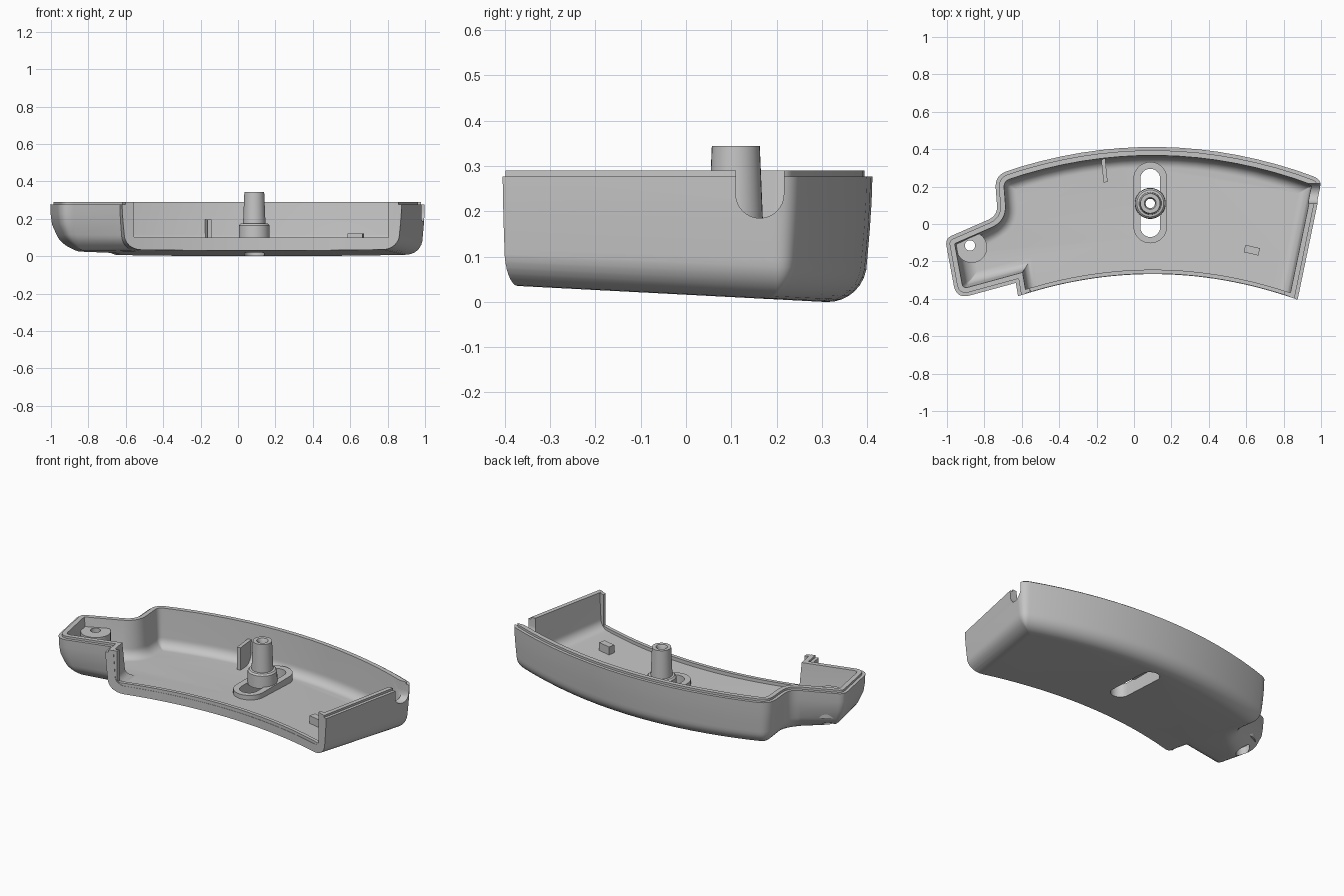
import bpy, bmesh, math
from mathutils import Vector, Matrix

cube = bpy.data.objects.get("Cube")
if cube:
    bpy.data.objects.remove(cube)

grey = bpy.data.materials.new("plain_grey")
grey.use_nodes = True
grey.diffuse_color = (0.56, 0.56, 0.56, 1)
grey.node_tree.nodes["Principled BSDF"].inputs["Base Color"].default_value = grey.diffuse_color


def loft(name, rings, closed=False):
    """Skin equal rings of points; cap the ends, or join last to first."""
    bm = bmesh.new()
    vs = [[bm.verts.new(p) for p in r] for r in rings]
    n = len(vs[0])
    pairs = list(zip(vs, vs[1:])) + ([(vs[-1], vs[0])] if closed else [])
    for a, b in pairs:
        for i in range(n):
            j = (i + 1) % n
            bm.faces.new((a[i], a[j], b[j], b[i]))
    if not closed:
        bm.faces.new(vs[0])
        bm.faces.new(vs[-1])
    bmesh.ops.recalc_face_normals(bm, faces=bm.faces)
    me = bpy.data.meshes.new(name)
    bm.to_mesh(me)
    bm.free()
    me.materials.append(grey)
    ob = bpy.data.objects.new(name, me)
    bpy.context.collection.objects.link(ob)
    return ob


def prism(name, outline, z0, z1):
    return loft(name, [[(x, y, z) for x, y in outline] for z in (z0, z1)])


def stadium(x, y0, y1, r, n=16):
    """Rounded slot outline running along y (a circle when y0 == y1)."""
    pts = []
    for start, y in ((0, y1), (math.pi, y0)):
        for i in range(n + 1 if y0 != y1 else n):
            a = start + math.pi * i / n
            pts.append((x + r * math.cos(a), y + r * math.sin(a)))
    return pts


def cut(ob, cutters):
    bpy.context.view_layer.objects.active = ob
    for c in cutters:
        m = ob.modifiers.new("cut", 'BOOLEAN')
        m.operation, m.solver, m.object = 'DIFFERENCE', 'EXACT', c
        bpy.ops.object.modifier_apply(modifier=m.name)


# Plan outline: x, y, corner radius (front side is trimmed later)
back_arc = [(x, 0.412 - 0.212 * (x - 0.1) ** 2, 0)
            for x in (0.87 - 1.47 * i / 14 for i in range(15))]
plan = ([(-0.58, -0.62, 0), (0.83, -0.62, 0), (1.008, 0.237, 0.06)] + back_arc +
        [(-0.745, 0.261, 0.09), (-0.728, 0.045, 0.08), (-1.01, -0.078, 0.05),
         (-0.95, -0.402, 0.07), (-0.632, -0.315, 0)])


def plan_ring(d):
    """Plan outline moved inward by d, with rounded corners."""
    n = len(plan)
    pts = [Vector(p[:2]) for p in plan]
    moved, turn = [], []
    for i in range(n):
        e1 = (pts[i] - pts[i - 1]).normalized()
        e2 = (pts[(i + 1) % n] - pts[i]).normalized()
        n1, n2 = Vector((-e1.y, e1.x)), Vector((-e2.y, e2.x))
        moved.append(pts[i] + d * (n1 + n2) / (1 + n1.dot(n2)))
        turn.append(math.atan2(e1.x * e2.y - e1.y * e2.x, e1.dot(e2)))
    out = []
    for i, p in enumerate(moved):
        r = plan[i][2]
        if not r:
            out.append(p)
            continue
        r = max(r - d, 0.004) if turn[i] > 0 else r + d
        t = r * math.tan(abs(turn[i]) / 2)
        a = p + (moved[i - 1] - p).normalized() * t
        b = p + (moved[(i + 1) % n] - p).normalized() * t
        for k in range(9):
            s = k / 8
            out.append(a * (1 - s) ** 2 + p * 2 * s * (1 - s) + b * s * s)
    return out


# Tray section: rounded bottom, stepped rim, inner wall and floor
quarter = [math.pi / 2 * i / 8 for i in range(9)]
section = [(0.012 + 0.092 * (1 - math.sin(a)), 0.092 * (1 - math.cos(a))) for a in quarter]
section += [(0.006, 0.16), (0.002, 0.22), (0, 0.277), (0.018, 0.277), (0.018, 0.29), (0.045, 0.29)]
section += [(0.055 + 0.055 * (1 - math.sin(a)), 0.056 + 0.06 * (1 - math.cos(a)))
            for a in reversed(quarter)]


def shape(p, h):
    """Tilt the bottom and round the side compartment more deeply."""
    weight = min(max((-0.7 - p.x) / 0.15, 0), 1)
    p = p.lerp(Vector((-0.72, -0.2)), 0.32 * weight * max(0, 1 - h / 0.2) ** 2)
    return p.x, p.y, h + 0.052 * (0.305 - p.y) * max(0, 1 - h / 0.277)


tray = loft("tray_shell", [[shape(p, h) for p in plan_ring(d)] for d, h in section])


def front_arc(x0, x1, shift=0, n=32):
    """Curve of the open front edge between two x positions."""
    return [(x, -0.268 + shift - 0.228 * (x - 0.1) ** 2)
            for x in (x0 + (x1 - x0) * i / n for i in range(n + 1))]


# Cutters
front_cutter = prism("front_cutter", front_arc(-0.65, 0.92) + [(0.92, -0.9), (-0.65, -0.9)],
                     -0.2, 0.6)
slot_cutter = prism("slot_cutter", stadium(0.087, -0.017, 0.242, 0.053), -0.2, 0.5)
notch_cutter = loft("notch_cutter", [[(x, y, z) for y, z in stadium(0.163, 0.238, 0.5, 0.053)]
                                     for x in (0.85, 1.1)])
screw_cutter = prism("screw_cutter", stadium(-0.877, -0.115, -0.115, 0.028), -0.2, 0.5)
bore_cutter = prism("bore_cutter", stadium(-0.877, -0.115, -0.115, 0.038), -0.2, 0.17)

# Slotted plate and screw boss
slot_plate = prism("slot_plate", stadium(0.087, -0.013, 0.242, 0.09), 0.05, 0.1)
screw_boss = prism("screw_boss", stadium(-0.868, -0.125, -0.125, 0.083), 0.11, 0.235)

cut(tray, [front_cutter, slot_cutter, notch_cutter, screw_cutter, bore_cutter])
cut(slot_plate, [slot_cutter])
cut(screw_boss, [screw_cutter, bore_cutter])
for c in (front_cutter, slot_cutter, notch_cutter, screw_cutter, bore_cutter):
    bpy.data.objects.remove(c)


# Raised lip framing the open front: sill and two jambs
def lip(name, x0, x1, z0, z1):
    return prism(name, front_arc(x0, x1, 0.002) + front_arc(x0, x1, 0.024)[::-1], z0, z1)


frame = [lip("front_sill", -0.585, 0.83, 0.055, 0.1),
         lip("left_jamb", 0.805, 0.845, 0.08, 0.289),
         lip("right_jamb", -0.602, -0.557, 0.08, 0.289)]

# Hollow stepped post
post_section = [(0.025, 0.09), (0.083, 0.09), (0.081, 0.165), (0.072, 0.174),
                (0.06, 0.176), (0.053, 0.344), (0.032, 0.344), (0.025, 0.33)]
post = loft("hollow_post", [[(x, y, z) for x, y in stadium(0.087, 0.11, 0.11, r)]
                            for r, z in post_section], closed=True)


# Upright rib and small floor block
def block(name, x, y, w, l, z0, z1, angle):
    rot = Matrix.Rotation(math.radians(angle), 2)
    corners = [rot @ Vector((sx * w / 2, sy * l / 2))
               for sx, sy in ((-1, -1), (1, -1), (1, 1), (-1, 1))]
    return prism(name, [(x + c.x, y + c.y) for c in corners], z0, z1)


rib = block("upright_rib", -0.159, 0.293, 0.022, 0.14, 0.045, 0.195, 6)
clip = block("floor_block", 0.63, -0.14, 0.08, 0.04, 0.05, 0.122, -13)

# Smooth curved faces, keep edges sharp
bpy.ops.object.select_all(action='DESELECT')
for ob in [tray, slot_plate, screw_boss, post, rib, clip] + frame:
    ob.select_set(True)
bpy.context.view_layer.objects.active = tray
bpy.ops.object.shade_smooth_by_angle(angle=math.radians(32))
